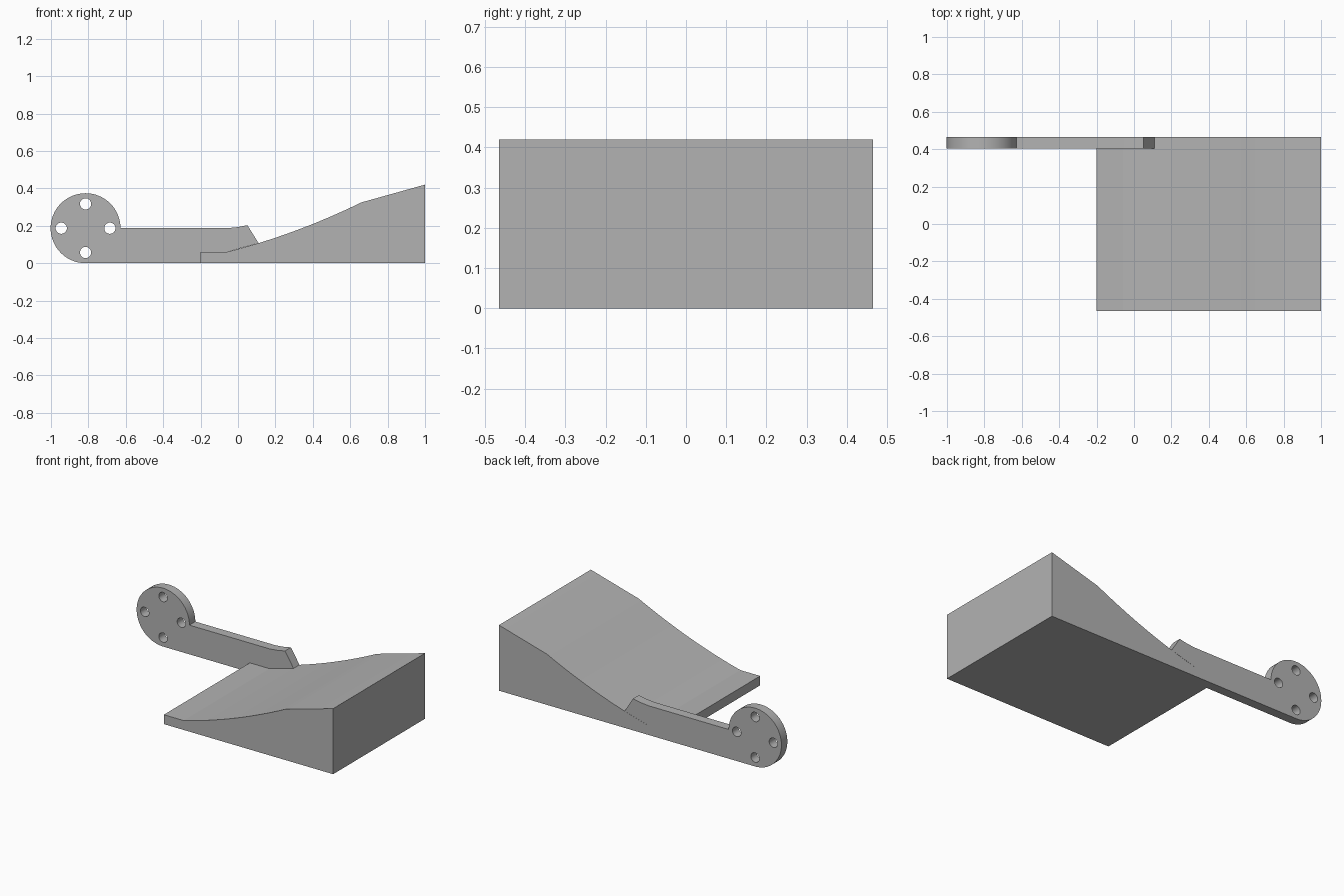
import bpy
import bmesh
from math import cos, sin, pi, radians

cube = bpy.data.objects.get("Cube")
if cube:
    bpy.data.objects.remove(cube, do_unlink=True)

grey = bpy.data.materials.new("plain_grey")
grey.use_nodes = True
colour = (0.45, 0.45, 0.45, 1)
grey.diffuse_color = colour
grey.node_tree.nodes["Principled BSDF"].inputs["Base Color"].default_value = colour


def arc(cx, cz, r, start, end, n):
    """Points on an arc, both ends included."""
    return [(cx + r * cos(start + (end - start) * i / n),
             cz + r * sin(start + (end - start) * i / n)) for i in range(n + 1)]


def plate(name, loops, y_front, y_back):
    """Extrude an x-z outline, with optional hole loops, along y."""
    curve = bpy.data.curves.new(name, 'CURVE')
    curve.dimensions = '2D'
    curve.fill_mode = 'BOTH'
    curve.extrude = (y_back - y_front) / 2
    for loop in loops:
        spline = curve.splines.new('POLY')
        spline.points.add(len(loop) - 1)
        for point, (x, z) in zip(spline.points, loop):
            point.co = (x, z, 0, 1)
        spline.use_cyclic_u = True
    helper = bpy.data.objects.new(name + "_outline", curve)
    bpy.context.collection.objects.link(helper)
    mesh = bpy.data.meshes.new_from_object(
        helper.evaluated_get(bpy.context.evaluated_depsgraph_get()))
    bpy.data.objects.remove(helper, do_unlink=True)

    # Stand the outline upright and weld caps to sides
    bm = bmesh.new()
    bm.from_mesh(mesh)
    for v in bm.verts:
        x, z, d = v.co
        v.co = (x, (y_front + y_back) / 2 - d, z)
    bmesh.ops.remove_doubles(bm, verts=bm.verts, dist=0.0001)
    bmesh.ops.dissolve_limit(bm, angle_limit=0.001, verts=bm.verts, edges=bm.edges)
    bmesh.ops.recalc_face_normals(bm, faces=bm.faces)
    bm.to_mesh(mesh)
    bm.free()
    mesh.materials.clear()
    mesh.materials.append(grey)

    obj = bpy.data.objects.new(name, mesh)
    bpy.context.collection.objects.link(obj)
    bpy.ops.object.select_all(action='DESELECT')
    obj.select_set(True)
    bpy.context.view_layer.objects.active = obj
    bpy.ops.object.shade_smooth_by_angle(angle=radians(12))
    return obj


def ramp_height(x):
    """Height of the hollow slope."""
    u = x + 0.06
    return 0.06 + 0.25 * u + 0.164 * u * u


# Ramp: flat lip, hollow slope, straight upper slope
slope = [(x, ramp_height(x)) for x in (-0.06 + 0.72 * i / 16 for i in range(17))]
plate("ramp", [[(-0.2, 0), (1, 0), (1, 0.42)] + slope[::-1] + [(-0.2, 0.06)]],
      -0.465, 0.465)

# Arm: round mounting end, bar, and hooked tip resting on the slope
cx, cz, radius = -0.815, 0.187, 0.187
outline = arc(cx, cz, radius, 0, 1.5 * pi, 48)
outline += [(-0.2, 0), (-0.2, 0.06), (-0.06, 0.06), (0.11, ramp_height(0.11)),
            (0.05, 0.203), (0.0, 0.193), (-0.06, 0.187)]
holes = [arc(cx + 0.13 * cos(a), cz + 0.13 * sin(a), 0.03, 0, 2 * pi, 32)[:-1]
         for a in (0, pi / 2, pi, 1.5 * pi)]
plate("mounting_arm", [outline] + holes, 0.405, 0.465)
